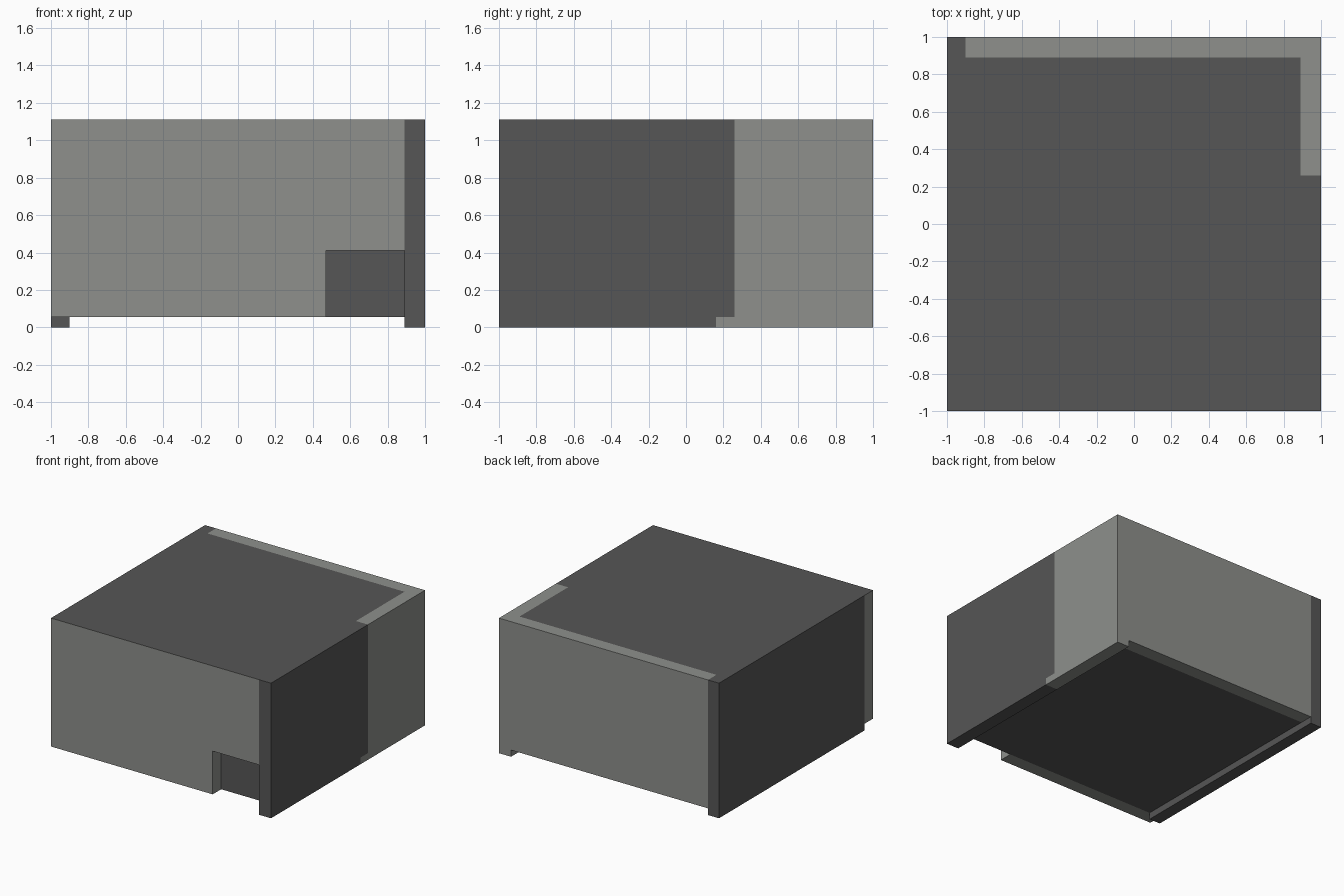
import bpy, bmesh

if "Cube" in bpy.data.objects:
    bpy.data.objects.remove(bpy.data.objects["Cube"])

def material(name, srgb):
    m = bpy.data.materials.new(name)
    lin = [((c / 255 + 0.055) / 1.055) ** 2.4 for c in srgb]
    m.diffuse_color = (*lin, 1)
    m.use_nodes = True
    m.node_tree.nodes["Principled BSDF"].inputs["Base Color"].default_value = m.diffuse_color
    return m

LIGHT = material("light grey", (142, 144, 140))
DARK = material("dark grey", (86, 86, 86))

H, W, G = 1.11, 0.89, 0.055   # height, inner half width, ground gap

def prism(name, profile, axis, lo, hi, mat):
    """Extrude a 2D profile: axis 'x' uses (y, z), axis 'y' uses (x, z)."""
    bm = bmesh.new()
    place = (lambda a, b: (lo, a, b)) if axis == 'x' else (lambda a, b: (a, lo, b))
    face = bm.faces.new([bm.verts.new(place(a, b)) for a, b in profile])
    ext = bmesh.ops.extrude_face_region(bm, geom=[face])
    d = hi - lo
    move = (d, 0, 0) if axis == 'x' else (0, d, 0)
    bmesh.ops.translate(bm, vec=move, verts=[v for v in ext['geom'] if isinstance(v, bmesh.types.BMVert)])
    bmesh.ops.recalc_face_normals(bm, faces=bm.faces)
    me = bpy.data.meshes.new(name)
    bm.to_mesh(me)
    bm.free()
    me.materials.append(mat)
    ob = bpy.data.objects.new(name, me)
    bpy.context.collection.objects.link(ob)
    return ob

def rect(a0, a1, b0, b1):
    return [(a0, b0), (a1, b0), (a1, b1), (a0, b1)]

# Dark body carrying the roof and the raised underside
prism("body", rect(-0.9, W, G, H), 'y', -W, W, DARK)

# Front panel with a corner opening; its top edge belongs to the dark roof
front = prism("front_panel", [(-1, G), (0.47, G), (0.47, 0.41), (W, 0.41), (W, H), (-1, H)],
              'y', -1, -W, LIGHT)
front.data.materials.append(DARK)
for p in front.data.polygons:
    if p.normal.z > 0.9 and p.center.z > H - 0.01:
        p.material_index = 1

# Back panel, raised off the ground
prism("back_panel", rect(-0.9, W, G, H), 'y', W, 1, LIGHT)

# Side panels reaching the ground; the right one is stepped at the colour joint
prism("left_panel", rect(-W, 1, 0, H), 'x', -1, -0.9, DARK)
prism("right_front_panel", [(-1, 0), (0.16, 0), (0.16, G), (0.26, G), (0.26, H), (-1, H)],
      'x', W, 1, DARK)
prism("right_back_panel", [(0.16, 0), (1, 0), (1, H), (0.26, H), (0.26, G), (0.16, G)],
      'x', W, 1, LIGHT)
